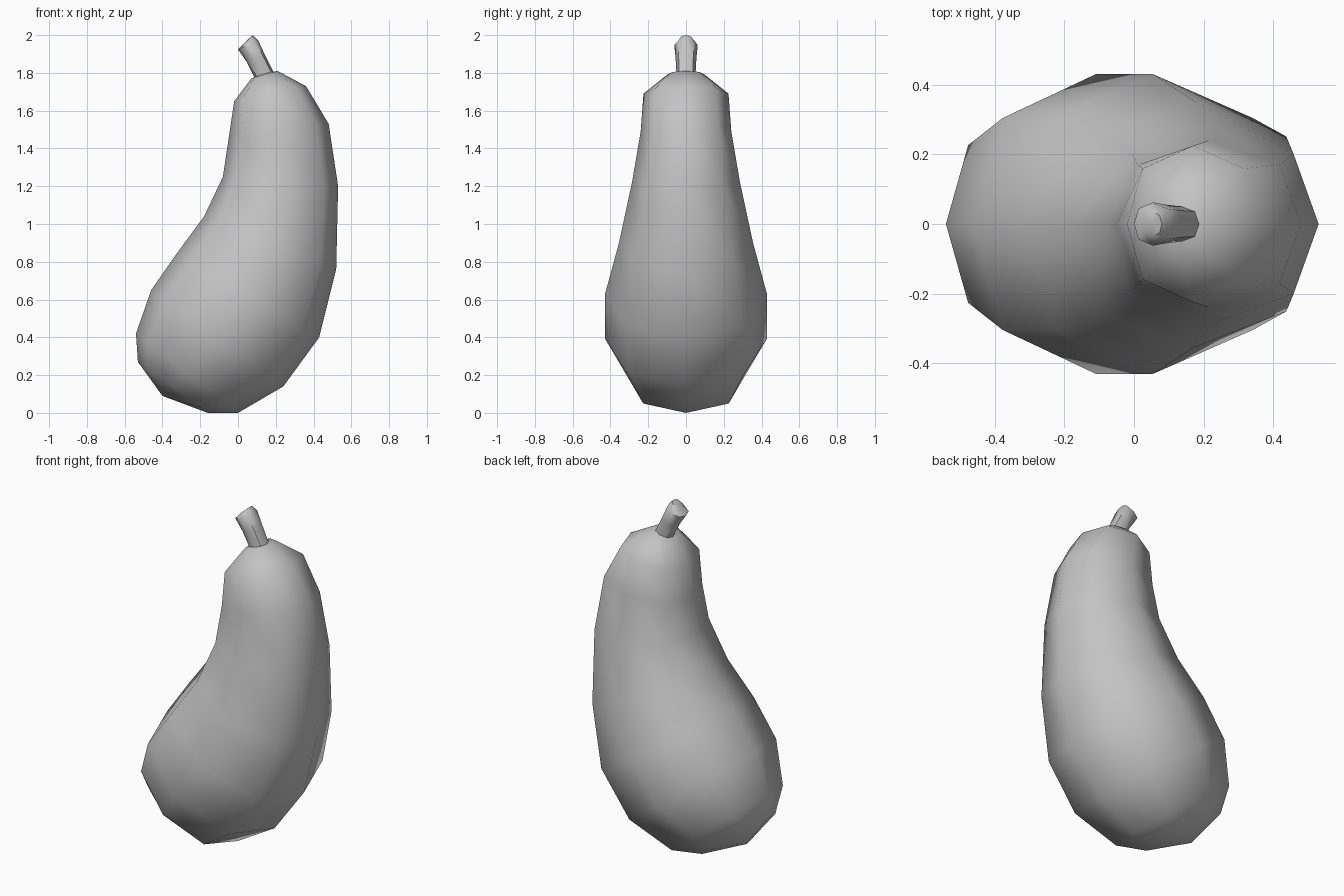
import bpy, bmesh, math
from mathutils import Vector

cube = bpy.data.objects.get("Cube")
if cube:
    bpy.data.objects.remove(cube, do_unlink=True)

SIDES = 8

grey = bpy.data.materials.new("plain_grey")
grey.use_nodes = True
colour = (0.55, 0.55, 0.55, 1)
grey.diffuse_color = colour
grey.node_tree.nodes["Principled BSDF"].inputs["Base Color"].default_value = colour


def loft(name, rings, start, end, angle):
    """Skin tilted rings given as (left x, left z, right x, right z, half depth)."""
    bm = bmesh.new()
    loops = []
    for lx, lz, rx, rz, depth in rings:
        centre = Vector(((lx + rx) / 2, 0, (lz + rz) / 2))
        across = Vector(((rx - lx) / 2, 0, (rz - lz) / 2))
        loop = []
        for i in range(SIDES):
            a = math.tau * i / SIDES
            # odd corners sit slightly wide of a true ellipse
            widen = 1.08 if i % 2 else 1
            offset = across * math.cos(a) * widen + Vector((0, depth * math.sin(a), 0))
            loop.append(bm.verts.new(centre + offset))
        loops.append(loop)
    for upper, lower in zip(loops, loops[1:]):
        for i in range(SIDES):
            j = (i + 1) % SIDES
            bm.faces.new((upper[i], upper[j], lower[j], lower[i]))
    for loop, (x, z) in ((loops[0], start), (loops[-1], end)):
        tip = bm.verts.new((x, 0, z))
        for i in range(SIDES):
            bm.faces.new((loop[i], loop[(i + 1) % SIDES], tip))
    bmesh.ops.recalc_face_normals(bm, faces=bm.faces)
    mesh = bpy.data.meshes.new(name)
    bm.to_mesh(mesh)
    bm.free()
    mesh.materials.append(grey)
    obj = bpy.data.objects.new(name, mesh)
    bpy.context.collection.objects.link(obj)
    bpy.ops.object.select_all(action="DESELECT")
    obj.select_set(True)
    bpy.context.view_layer.objects.active = obj
    bpy.ops.object.shade_smooth_by_angle(angle=math.radians(angle))
    return obj


# Curved fruit body, from the neck down to the swollen end
loft("fruit_body", [
    (0.07, 1.77, 0.21, 1.81, 0.10),
    (-0.02, 1.65, 0.36, 1.73, 0.225),
    (-0.05, 1.45, 0.48, 1.53, 0.24),
    (-0.08, 1.25, 0.53, 1.20, 0.285),
    (-0.18, 1.04, 0.52, 0.76, 0.355),
    (-0.32, 0.85, 0.43, 0.40, 0.43),
    (-0.46, 0.65, 0.24, 0.14, 0.43),
    (-0.54, 0.42, 0.00, 0.00, 0.32),
    (-0.53, 0.27, -0.16, 0.00, 0.20),
], (0.14, 1.80), (-0.40, 0.09), 80)

# Short leaning stem with a bevelled cut end
loft("stem", [
    (0.025, 1.95, 0.08, 2.00, 0.035),
    (0.00, 1.925, 0.108, 1.97, 0.062),
    (0.045, 1.86, 0.145, 1.89, 0.055),
    (0.09, 1.77, 0.19, 1.80, 0.05),
], (0.05, 1.975), (0.14, 1.77), 50)
